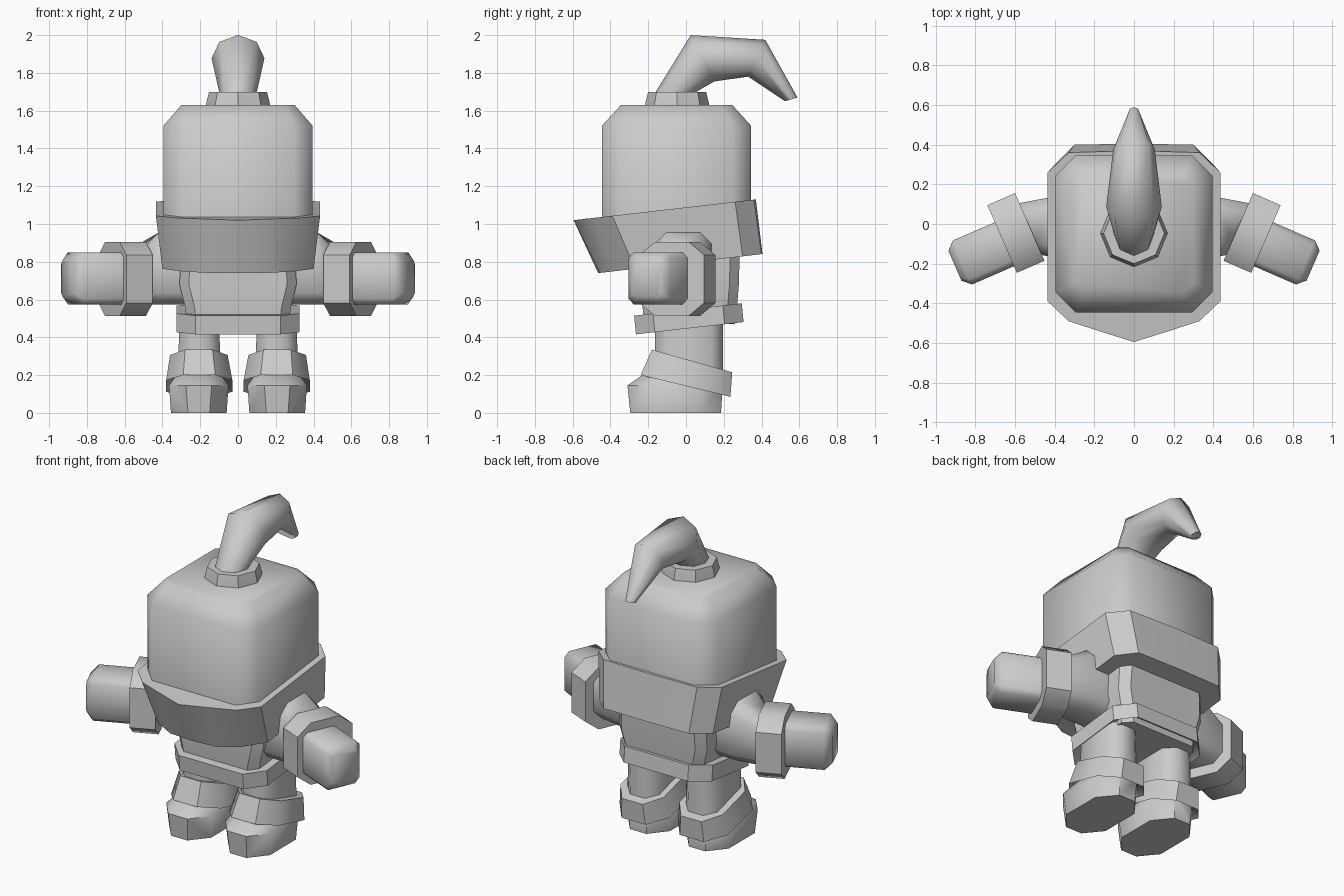
import bpy, bmesh, math

if "Cube" in bpy.data.objects:
    bpy.data.objects.remove(bpy.data.objects["Cube"])

grey = bpy.data.materials.new("light grey")
grey.diffuse_color = (0.6, 0.6, 0.6, 1)
grey.use_nodes = True
grey.node_tree.nodes["Principled BSDF"].inputs["Base Color"].default_value = grey.diffuse_color


def octagon(a0, a1, b0, b1, c, d=None):
    """Rectangle with cut corners; d is the cut along the second axis."""
    d = c if d is None else d
    return [(a0 + c, b0), (a1 - c, b0), (a1, b0 + d), (a1, b1 - d),
            (a1 - c, b1), (a0 + c, b1), (a0, b1 - d), (a0, b0 + d)]


def loft(name, rings, mirror=False, angle=50, recess=None, flat_ends=False):
    """Skin equal-length rings of 3D points and cap both ends."""
    bm = bmesh.new()
    loops = [[bm.verts.new(p) for p in r] for r in rings]
    n = len(loops[0])
    for a, b in zip(loops, loops[1:]):
        for i in range(n):
            j = (i + 1) % n
            bm.faces.new((a[i], a[j], b[j], b[i]))
    bottom = bm.faces.new(loops[0][::-1])
    bm.faces.new(loops[-1])
    bmesh.ops.recalc_face_normals(bm, faces=bm.faces[:])
    if recess:
        bmesh.ops.inset_region(bm, faces=[bottom], thickness=recess[0], use_even_offset=True)
        for v in bottom.verts:
            v.co.z += recess[1]
    bm.normal_update()
    for f in bm.faces:
        f.smooth = not (flat_ends and abs(f.normal.y) > 0.99)
    me = bpy.data.meshes.new(name)
    bm.to_mesh(me)
    bm.free()
    me.materials.append(grey)
    me.set_sharp_from_angle(angle=math.radians(angle))
    ob = bpy.data.objects.new(name, me)
    bpy.context.collection.objects.link(ob)
    if mirror:
        ob.modifiers.new("mirror", 'MIRROR').use_mirror_merge = False
    return ob


def level(pts, z, slope=0.0):
    """Ring at height z (at y = 0), tilted along y."""
    return [(x, y, z + slope * y) for x, y in pts]


# Head: box with cut corners, flat front and back panels
side = octagon(-0.395, 0.395, -0.445, 0.345, 0.1)
loft("head", [level(side, 0.98), level(side, 1.52),
              level(octagon(-0.3, 0.3, -0.345, 0.245, 0.05), 1.63)], flat_ends=True)

# Collar: tilted, jutting forward to a point under the face
def sym(half):
    return half + [(-x, y) for x, y in reversed(half) if x]

collar_top = sym([(0, 0.37), (0.33, 0.36), (0.435, 0.26), (0.435, -0.39),
                  (0.33, -0.49), (0.16, -0.545), (0, -0.595)])
collar_low = sym([(0, 0.405), (0.3, 0.40), (0.40, 0.3), (0.40, -0.27),
                  (0.29, -0.39), (0.16, -0.455), (0, -0.465)])
loft("collar", [level(collar_low, 0.794, 0.116), level(collar_top, 1.088, 0.114)], angle=40)

# Torso and tilted belt
loft("torso", [level(octagon(-0.27, 0.27, -0.22, 0.26, 0.05), 0.47),
               level(octagon(-0.28, 0.28, -0.23, 0.27, 0.05), 0.56),
               level(octagon(-0.31, 0.31, -0.235, 0.28, 0.05), 0.68),
               level(octagon(-0.30, 0.30, -0.235, 0.285, 0.05), 0.88)], angle=40)
loft("belt", [level(octagon(-0.325, 0.325, -0.265, 0.305, 0.1), 0.446, 0.114),
              level(octagon(-0.325, 0.325, -0.275, 0.295, 0.1), 0.546, 0.114)],
     recess=(0.04, 0.03), angle=40)

# Legs, boot cuffs and feet
loft("leg", [level(octagon(0.09, 0.32, -0.165, 0.195, 0.06), 0.15),
             level(octagon(0.10, 0.31, -0.165, 0.195, 0.06), 0.49)], mirror=True)
loft("boot_cuff", [level(octagon(0.03, 0.38, -0.24, 0.235, 0.09, 0.11), 0.142, -0.242),
                   level(octagon(0.055, 0.36, -0.18, 0.245, 0.08, 0.1), 0.284, -0.282)],
     mirror=True, recess=(0.03, 0.03))
loft("foot", [level(octagon(0.06, 0.355, -0.295, 0.185, 0.09, 0.11), 0),
              level(octagon(0.05, 0.365, -0.31, 0.195, 0.09, 0.11), 0.145),
              level(octagon(0.10, 0.315, -0.21, 0.14, 0.07, 0.08), 0.215)], mirror=True)

# Arms: sections across an axis swung forward
SWING = math.radians(23.5)
CO, SI = math.cos(SWING), math.sin(SWING)


def across(u, pts):
    return [(u * CO + n * SI, -u * SI + n * CO, z) for n, z in pts]


def plane_x(x, pts):
    return [(x, y, z) for y, z in pts]


loft("upper_arm", [plane_x(0.25, octagon(-0.165, 0.135, 0.575, 0.96, 0.06)),
                   plane_x(0.42, octagon(-0.165, 0.135, 0.575, 0.955, 0.06)),
                   across(0.5, octagon(0.05, 0.33, 0.575, 0.87, 0.06))], mirror=True)
cuff = octagon(0.01, 0.382, 0.512, 0.906, 0.09, 0.07)
loft("wrist_cuff", [across(0.488, cuff), across(0.64, cuff)], mirror=True, angle=40)
palm = octagon(0.046, 0.288, 0.575, 0.85, 0.03)
loft("hand", [across(0.55, palm), across(0.87, palm),
              across(0.912, octagon(0.085, 0.25, 0.615, 0.81, 0.02))], mirror=True)


# Plume socket and curved plume
def circle(ry, rx):
    return [(rx * math.sin(k * math.pi / 4), ry * math.cos(k * math.pi / 4)) for k in range(8)]


loft("plume_socket", [[(x, y - 0.047, z) for x, y in circle(r, r)]
                      for r, z in ((0.172, 1.6), (0.168, 1.64), (0.153, 1.70))], angle=40)


def plume_ring(upper, lower, width):
    (y0, z0), (y1, z1) = upper, lower
    return [(x, (y0 + y1) / 2 + t * (y0 - y1) / 2, (z0 + z1) / 2 + t * (z0 - z1) / 2)
            for x, t in circle(1, width)]


loft("plume", [plume_ring((-0.19, 1.65), (0.03, 1.65), 0.09),
               plume_ring((-0.16, 1.70), (0.055, 1.70), 0.10),
               plume_ring((0.025, 2.0), (0.15, 1.755), 0.14),
               plume_ring((0.42, 1.975), (0.33, 1.78), 0.105),
               plume_ring((0.59, 1.67), (0.525, 1.65), 0.03)], angle=60)
